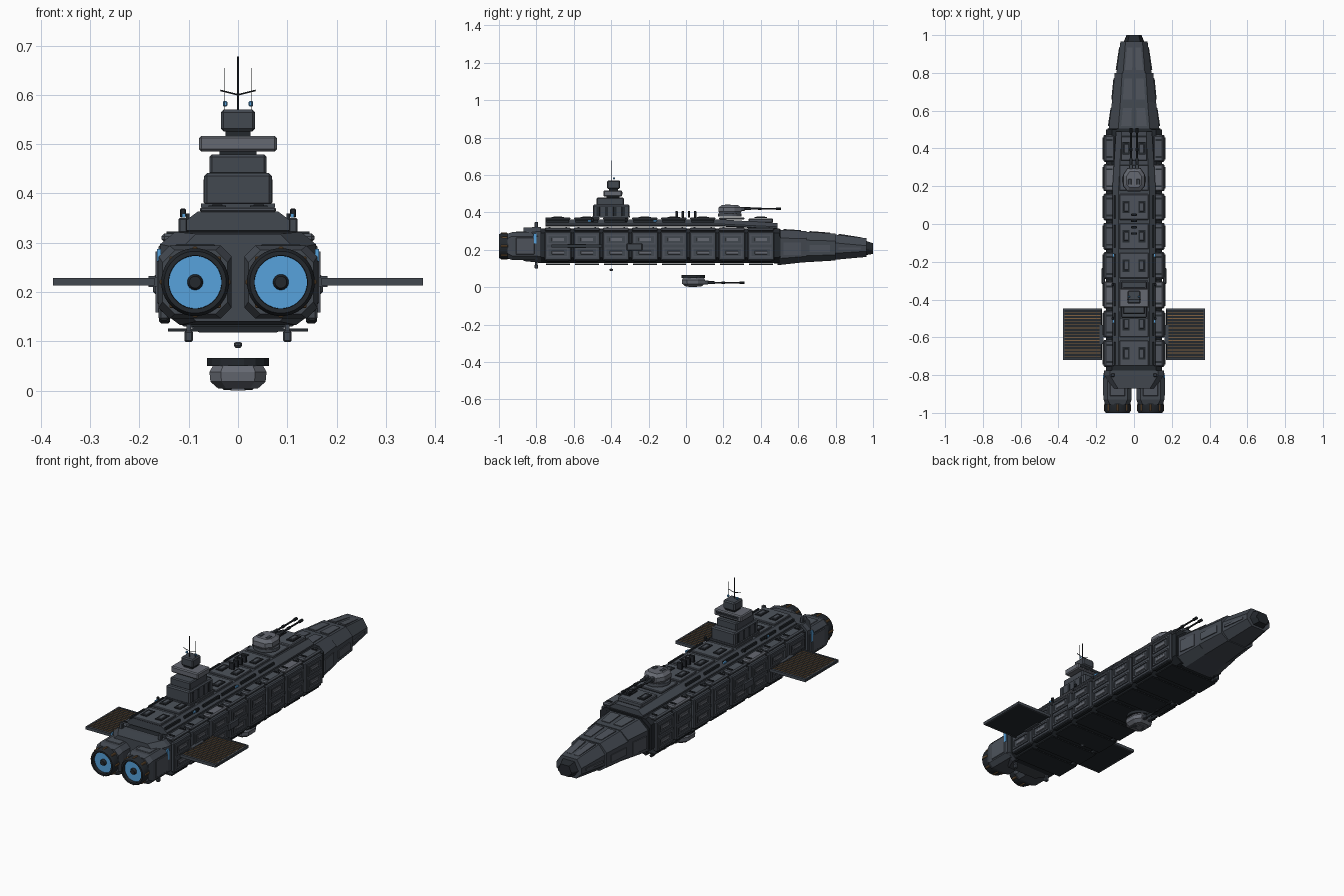
import bpy, bmesh, math
from mathutils import Matrix, Vector

if "Cube" in bpy.data.objects:
    bpy.data.objects.remove(bpy.data.objects["Cube"])

COL = {"hull": (.055, .065, .08), "plate": (.075, .086, .105), "dark": (.017, .021, .026),
       "light": (.13, .14, .165), "blue": (.095, .36, .72), "orange": (.22, .12, .05)}
MATS = {}
for k, c in COL.items():
    MATS[k] = bpy.data.materials.new(k + "_paint")
    MATS[k].diffuse_color = (*c, 1)


def box(bm, c, s, bev=0, top=(1, 1)):
    """Chamfered box; top scales the upper face in x and y."""
    vs = bmesh.ops.create_cube(bm, size=1)["verts"]
    for v in vs:
        f = top if v.co.z > 0 else (1, 1)
        v.co = Vector((v.co.x * s[0] * f[0] + c[0], v.co.y * s[1] * f[1] + c[1], v.co.z * s[2] + c[2]))
    if bev:
        es = list({e for v in vs for e in v.link_edges})
        bmesh.ops.bevel(bm, geom=es, offset=bev, segments=1, affect='EDGES')


def skin(bm, rings, closed=False):
    """Bridge rings of points with quads; cap the ends unless closed."""
    rs = [[bm.verts.new(p) for p in r] for r in rings]
    n = len(rs[0])
    for a, b in list(zip(rs, rs[1:])) + ([(rs[-1], rs[0])] if closed else []):
        for i in range(n):
            bm.faces.new((a[i], a[(i + 1) % n], b[(i + 1) % n], b[i]))
    if not closed:
        bm.faces.new(rs[0])
        bm.faces.new(rs[-1])


def loft(bm, secs, x=0):
    """Octagonal sections (y, half width, z low, z high, chamfer x/z top, chamfer x/z bottom)."""
    rings = []
    for y, w, lo, hi, tx, tz, bx, bz in secs:
        half = [(w - bx, lo), (w, lo + bz), (w, hi - tz), (w - tx, hi)]
        pts = half + [(-a, b) for a, b in reversed(half)]
        rings.append([(x + a, y, b) for a, b in pts])
    skin(bm, rings)


def lathe(bm, c, prof, n=12, axis='Y', closed=False):
    """Turn (radius, offset) points around an axis through c."""
    rings = []
    for r, d in prof:
        ring = []
        for i in range(n):
            t = 2 * math.pi * (i + .5) / n
            a, b = r * math.cos(t), r * math.sin(t)
            o = {'Y': (a, d, b), 'Z': (a, b, d), 'X': (d, a, b)}[axis]
            ring.append(Vector(c) + Vector(o))
        rings.append(ring)
    skin(bm, rings, closed)


def rod(bm, a, b, r, n=6):
    a, b = Vector(a), Vector(b)
    q = (b - a).to_track_quat('Z', 'Y').to_matrix().to_4x4()
    bmesh.ops.create_cone(bm, cap_ends=True, segments=n, radius1=r, radius2=r, depth=(b - a).length,
                          matrix=Matrix.Translation((a + b) / 2) @ q)


def part(name, mat, build, mirror=False, smooth=False):
    bm = bmesh.new()
    build(bm)
    bmesh.ops.recalc_face_normals(bm, faces=bm.faces)
    me = bpy.data.meshes.new(name)
    bm.to_mesh(me)
    bm.free()
    me.materials.append(MATS[mat])
    ob = bpy.data.objects.new(name, me)
    bpy.context.collection.objects.link(ob)
    if mirror:
        ob.modifiers.new("mirror", 'MIRROR')
    if smooth:
        bpy.context.view_layer.objects.active = ob
        ob.select_set(True)
        bpy.ops.object.shade_smooth_by_angle(angle=math.radians(35))
        ob.select_set(False)


def boxes(name, mat, items, mirror=True):
    part(name, mat, lambda bm: [box(bm, *i) for i in items], mirror)


SEG = [.4 - .155 * i for i in range(8)]

# hull core and stern block
part("hull_core", "dark", lambda bm: loft(bm, [
    (-.79, .147, .13, .315, .03, .025, .037, .03), (.5, .147, .13, .315, .03, .025, .037, .03)]))
part("stern_block", "hull", lambda bm: loft(bm, [
    (-.87, .115, .14, .318, .03, .03, .03, .03), (-.8, .158, .133, .322, .03, .025, .04, .03),
    (-.775, .158, .133, .322, .03, .025, .04, .03)]))

# repeated armour along the hull: sides, window frames, shoulders, skirts, belly
boxes("side_armour", "hull", [((.15, y, .22), (.022, .143, .155), .005) for y in SEG])
frames, panes = [], []
for y in SEG:
    for z in (.185, .255):
        for dz in (-.023, .023):
            frames.append(((.163, y, z + dz), (.008, .116, .008)))
        for dy in (-.054, .054):
            frames.append(((.163, y + dy, z), (.008, .008, .05)))
        panes.append(((.162, y, z), (.006, .068, .018), .002))
boxes("side_window_frames", "plate", frames)
boxes("side_window_inserts", "light", panes)
boxes("shoulder_armour", "plate", [((.129, y, .31), (.052, .14, .018), .006) for y in SEG if SEG.index(y) not in (1, 5)])
boxes("pale_shoulder_armour", "light", [((.129, SEG[i], .31), (.052, .14, .018), .006) for i in (1, 5)])
boxes("shoulder_ribs", "dark", [((.13, y + d, .32), (.03, .01, .006)) for y in SEG for d in (-.045, .045)])
boxes("lower_skirt", "dark", [((.149, y, .146), (.022, .12, .02), .004) for y in SEG])
boxes("belly_plates", "dark", [((0, y, .1225), (.285, .128, .006)) for y in SEG], False)

# upper deck
part("upper_deck", "hull", lambda bm: loft(bm, [
    (-.75, .115, .325, .363, .033, .025, .01, .005), (.18, .115, .325, .363, .033, .025, .01, .005),
    (.49, .095, .31, .343, .03, .02, .01, .005)]))
boxes("deck_plates", "plate", [((0, y, .367), (.155, .135, .01), .003) for y in SEG[1:]] +
      [((0, .4, .356), (.14, .13, .022), .004)], False)
hatch = []
for i, y in enumerate(SEG):
    if i not in (1, 5):
        hatch.append(((.042, y, .373), (.036, .066, .006)))
boxes("deck_hatch_frames", "dark", hatch)
boxes("deck_hatches", "plate", [((c[0], c[1], .376), (.022, .045, .006), .002) for c, s in hatch])
boxes("deck_side_rails", "dark", [((.102, y, .353), (.008, .12, .012)) for y in SEG[2:]])
boxes("deck_vents", "dark", [((.0, -.05 + .033 * i, .39), (.03, .012, .035), .002) for i in range(4)], False)

# tapering nose in stepped sections
NOSE = [(.49, .645, .136, .117, .118, .308, .135, .3), (.63, .8, .118, .102, .133, .297, .143, .287),
        (.785, .965, .095, .072, .146, .283, .162, .262), (.95, 1.0, .06, .04, .17, .252, .178, .235)]
for i, (y0, y1, w0, w1, l0, h0, l1, h1) in enumerate(NOSE):
    part(f"nose_section_{i + 1}", "dark" if i == 3 else "hull", lambda bm: loft(bm, [
        (y0, w0, l0, h0, w0 * .38, .045, w0 * .42, .035), (y1, w1, l1, h1, w1 * .38, .04, w1 * .42, .03)]))
part("nose_collar", "dark", lambda bm: loft(bm, [(.47, .14, .128, .312, .05, .04, .05, .035),
                                                (.505, .14, .128, .312, .05, .04, .05, .035)]))


def nose_plates(bm):
    for y0, y1, w0, w1, l0, h0, l1, h1 in NOSE[:3]:
        a, b = y0 + .03, y1 - .03
        skin(bm, [[(w0 * .1, a, h0 - .006), (w0 * .5, a, h0 - .006), (w0 * .5, a, h0 + .003), (w0 * .1, a, h0 + .003)],
                  [(w1 * .1, b, h1 - .006), (w1 * .5, b, h1 - .006), (w1 * .5, b, h1 + .005), (w1 * .1, b, h1 + .005)]])
        zs = (l0 + .055, h0 - .07)
        skin(bm, [[(w0 - .012, a, zs[0]), (w0 + .002, a, zs[0]), (w0 + .002, a, zs[1]), (w0 - .012, a, zs[1])],
                  [(w1 - .008, b, zs[0]), (w1 + .007, b, zs[0]), (w1 + .007, b, zs[1]), (w1 - .008, b, zs[1])]])


part("nose_plates", "plate", nose_plates, True)

# twin engines
EX, EZ = .087, .22
part("engine_housing", "hull", lambda bm: loft(bm, [
    (-.955, .066, .155, .285, .025, .025, .025, .025), (-.93, .074, .146, .294, .022, .022, .022, .022),
    (-.79, .074, .146, .294, .022, .022, .022, .022)], EX), True)
part("engine_nozzle", "dark", lambda bm: lathe(bm, (EX, 0, EZ), [
    (.068, -.94), (.069, -.99), (.063, -1), (.054, -1), (.053, -.975), (.053, -.94)], 32, 'Y', True), True, True)
part("engine_glow", "blue", lambda bm: lathe(bm, (EX, 0, EZ), [(.054, -.982), (.054, -.965)], 32), True)
part("engine_hub", "dark", lambda bm: lathe(bm, (EX, 0, EZ), [(.012, -.996), (.016, -.988), (.016, -.97)], 20), True)
boxes("engine_orange_tabs", "orange", [((EX + .067 * math.cos(t), -.972, EZ + .067 * math.sin(t)), (.01, .035, .01), .002)
                                      for t in [math.pi / 4 * k for k in range(8)]])
boxes("engine_side_plate", "plate", [((.16, -.86, EZ), (.008, .1, .09), .003), ((EX, -.86, .294), (.08, .1, .006), .002)])
boxes("stern_lights", "blue", [((.16, -.808, .26), (.008, .016, .055))])
boxes("manoeuvring_thrusters", "hull", [((.112, -.8, .335), (.018, .018, .03), .003), ((.1, -.8, .11), (.018, .018, .022), .003),
                                       ((.1, -.8, .125), (.01, .012, .03))])

# side pods, blue deck lamps, belly sensor
boxes("side_pod", "hull", [((.163, -.275, .215), (.018, .085, .04), .005), ((.166, -.275, .215), (.012, .05, .02), .002)])
boxes("deck_lamps", "blue", [((.11, y, .355), (.007, .02, .008)) for y in (-.165, -.515)])
boxes("lamp_posts", "dark", [((.112, y, .36), (.012, .014, .018), .002) for y in (-.32, -.5)])
part("belly_sensor", "plate", lambda bm: lathe(bm, (0, -.4, 0), [(.004, .086), (.009, .091), (.009, .096), (.004, .099)], 10, 'Z'))

# solar wings with orange cell rows
boxes("wing_panel", "dark", [((.272, -.584, .221), (.206, .27, .011), .003)])
boxes("wing_frame", "hull", [((.272, -.584 + s * .132, .221), (.206, .008, .015)) for s in (-1, 1)] +
      [((.371, -.584, .221), (.008, .27, .015)), ((.172, -.584, .221), (.02, .1, .022))])
boxes("wing_cell_rows", "orange", [((.272, -.7 + .0166 * i, .2275), (.19, .004, .002)) for i in range(15)])

# command tower
boxes("tower_base", "hull", [((0, -.4, .408), (.138, .195, .066), .006), ((0, -.4, .376), (.15, .2, .008))], False)
boxes("tower_middle", "hull", [((0, -.405, .458), (.116, .145, .042), .005)], False)
boxes("tower_side_fins", "dark", [((.066, -.4 + d, .405), (.008, .02, .05), .002) for d in (-.07, -.025, .02, .065)])
boxes("tower_necks", "dark", [((0, -.39, .482), (.075, .07, .012)), ((0, -.388, .52), (.05, .05, .016))], False)
boxes("bridge_deck", "light", [((0, -.392, .501), (.158, .1, .032), .005)], False)
boxes("bridge_window_band", "dark", [((0, -.343, .502), (.13, .006, .012)), ], False)
boxes("tower_cap", "hull", [((0, -.387, .548), (.07, .07, .045), .006)], False)


def aerials(bm):
    rod(bm, (0, -.4, .565), (0, -.4, .678), .0018)
    for s in (-1, 1):
        rod(bm, (0, -.4, .6), (s * .036, -.4, .609), .0016)
        rod(bm, (s * .027, -.39, .565), (s * .027, -.39, .655), .0008)


part("aerials", "dark", aerials)
boxes("aerial_lamps", "blue", [((.026, -.385, .582), (.009, .009, .011), .002)])


# gun turrets, upper and lower (flip = -1 hangs upside down)
def turret(tag, y, z, flip):
    h = lambda v: z + flip * v
    part(tag + "_turret_base", "plate" if flip > 0 else "dark", lambda bm: lathe(
        bm, (0, y, 0), [(.064, h(-.008)), (.064, h(.008))], 16, 'Z'))
    part(tag + "_turret_house", "light", lambda bm: skin(bm, [
        [(a * w, y + b * l, h(d)) for a, b in ((-.6, -1), (.6, -1), (1, -.55), (1, .4), (.6, 1), (-.6, 1), (-1, .4), (-1, -.55))]
        for w, l, d in ((.05, .055, .006), (.058, .062, .02), (.056, .06, .04), (.04, .042, .054))]))
    boxes(tag + "_turret_hatch", "hull", [((.022, y - .012, h(.053)), (.018, .03, .008), .002),
                                         ((.016, y + .06, h(.032)), (.02, .04, .022), .003)])
    part(tag + "_gun_barrels", "dark", lambda bm: lathe(bm, (.016, y + .06, h(.034)), [
        (.008, 0), (.008, .05), (.005, .055), (.005, .09), (.0075, .092), (.0075, .108), (.0045, .11), (.0045, .185),
        (.0075, .187), (.0075, .212), (.004, .212)], 10), True, True)


turret("upper", .235, .386, 1)
turret("lower", .04, .058, -1)
boxes("lower_turret_cap", "light", [((0, .04, .003), (.03, .04, .006))], False)

for m in bpy.data.materials:
    if m.users and not m.is_grease_pencil:
        m.use_nodes = True
        m.node_tree.nodes["Principled BSDF"].inputs["Base Color"].default_value = m.diffuse_color
